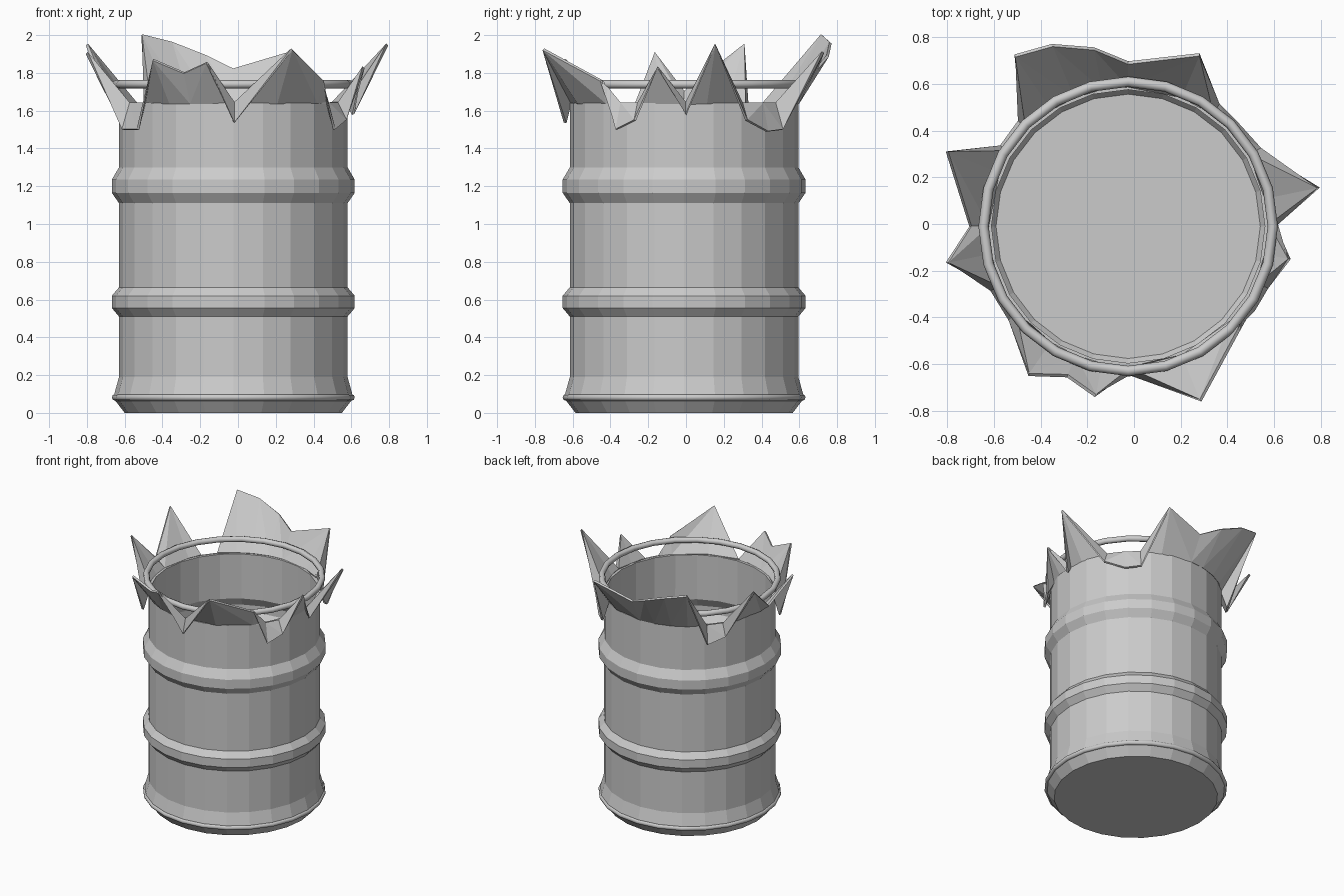
import bpy, bmesh, math
from mathutils import Vector

if "Cube" in bpy.data.objects:
    bpy.data.objects.remove(bpy.data.objects["Cube"])

C = Vector((-0.025, -0.01, 0))   # barrel axis
N = 24                           # barrel sides


def make_object(name, bm, thickness):
    bmesh.ops.recalc_face_normals(bm, faces=bm.faces)
    mesh = bpy.data.meshes.new(name)
    bm.to_mesh(mesh)
    bm.free()
    ob = bpy.data.objects.new(name, mesh)
    bpy.context.collection.objects.link(ob)
    mod = ob.modifiers.new("sheet", 'SOLIDIFY')
    mod.thickness = thickness
    return ob


def torus(name, radius, minor, z):
    bpy.ops.mesh.primitive_torus_add(location=(C.x, C.y, z), major_radius=radius,
                                     minor_radius=minor, major_segments=N, minor_segments=8)
    bpy.context.object.name = name
    bpy.ops.object.shade_smooth_by_angle(angle=math.radians(50))


# Open barrel with two raised bands and a flared foot: (radius, z)
profile = [(0.575, 0), (0.625, 0.065), (0.63, 0.10), (0.605, 0.19),
           (0.605, 0.51), (0.643, 0.555), (0.643, 0.62), (0.605, 0.665),
           (0.605, 1.11), (0.643, 1.165), (0.643, 1.235), (0.605, 1.30), (0.605, 1.64)]
bm = bmesh.new()
rings = []
for r, z in profile:
    rings.append([bm.verts.new(C + Vector((r * math.cos(2 * math.pi * i / N),
                                           r * math.sin(2 * math.pi * i / N), z)))
                  for i in range(N)])
for a, b in zip(rings, rings[1:]):
    for i in range(N):
        j = (i + 1) % N
        bm.faces.new((a[i], a[j], b[j], b[i]))
bm.faces.new(rings[0][::-1])
bm.normal_update()
barrel = make_object("barrel_body", bm, 0.02)
# an open shell: make sure the normals point outward so thickness goes inward
side = max(barrel.data.polygons, key=lambda p: p.area if len(p.vertices) == 4 else 0)
if side.normal.dot(side.center - C - Vector((0, 0, side.center.z))) < 0:
    barrel.data.flip_normals()

# Torn metal edge: outer zigzag points, counter-clockwise, hinged on the rim
torn = [(0.61, 0.0, 1.58), (0.79, 0.155, 1.95), (0.54, 0.32, 1.55), (0.44, 0.43, 1.49),
        (0.36, 0.51, 1.50), (0.28, 0.725, 1.91), (-0.025, 0.69, 1.82), (-0.17, 0.75, 1.89),
        (-0.35, 0.765, 1.96), (-0.51, 0.72, 2.0), (-0.49, 0.44, 1.51), (-0.57, 0.33, 1.55),
        (-0.80, 0.31, 1.95), (-0.70, -0.01, 1.70), (-0.80, -0.165, 1.905),
        (-0.61, -0.28, 1.50), (-0.53, -0.41, 1.50), (-0.45, -0.645, 1.87),
        (-0.285, -0.65, 1.80), (-0.165, -0.735, 1.855), (-0.02, -0.64, 1.535),
        (0.285, -0.755, 1.925), (0.45, -0.45, 1.76), (0.51, -0.37, 1.50), (0.57, -0.27, 1.55),
        (0.665, -0.15, 1.83)]
bm = bmesh.new()
inner, outer = [], []
for x, y, z in torn:
    a = math.atan2(y - C.y, x - C.x)
    inner.append(bm.verts.new(C + Vector((0.602 * math.cos(a), 0.602 * math.sin(a), 1.64))))
    outer.append(bm.verts.new((x, y, z)))
for i in range(len(torn)):
    j = (i + 1) % len(torn)
    # fold each panel along the crease that runs to its higher tip
    if torn[i][2] > torn[j][2]:
        bm.faces.new((inner[i], outer[i], inner[j]))
        bm.faces.new((outer[i], outer[j], inner[j]))
    else:
        bm.faces.new((inner[i], outer[j], inner[j]))
        bm.faces.new((inner[i], outer[i], outer[j]))
edge = make_object("torn_edge", bm, 0.015)
edge.modifiers["sheet"].offset = 0

# Loose hoop above the rim and bead around the foot
torus("top_hoop", 0.619, 0.022, 1.74)
torus("foot_bead", 0.625, 0.018, 0.082)
